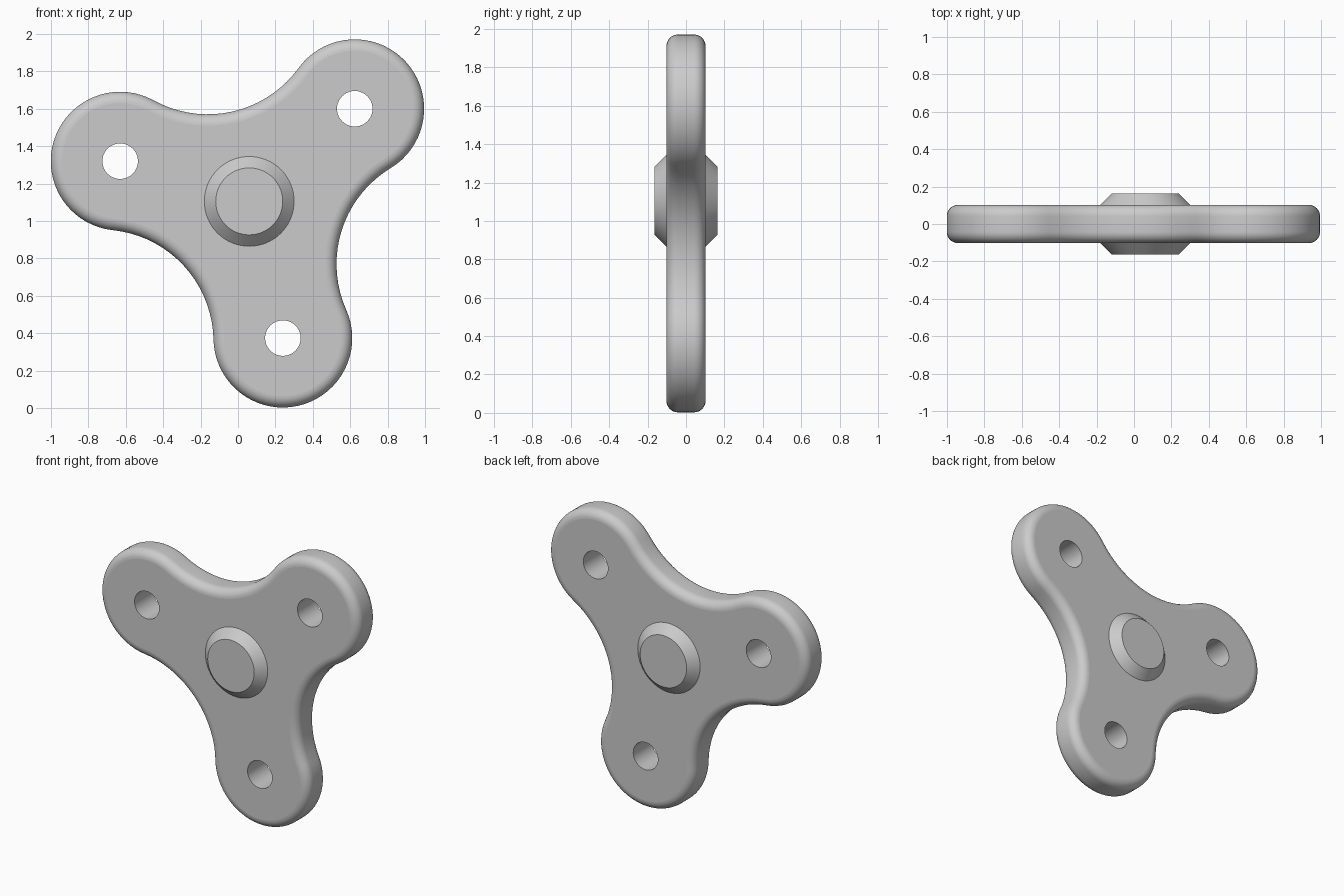
import bpy
import bmesh
from math import sin, cos, asin, pi, radians

cube = bpy.data.objects.get("Cube")
if cube:
    bpy.data.objects.remove(cube)

CENTRE = (0.078, 1.098)      # middle of the three arms
HUB = (0.06, 1.105)
ARM, LOBE_R, WAIST_R, HOLE_R = 0.742, 0.371, 0.6, 0.095
HALF, FILLET = 0.102, 0.06
ARM_ANGLES = [radians(-77.4 + 120 * i) for i in range(3)]

grey = bpy.data.materials.new("grey")
grey.use_nodes = True
grey.diffuse_color = (0.6, 0.6, 0.6, 1)
grey.node_tree.nodes["Principled BSDF"].inputs["Base Color"].default_value = grey.diffuse_color


def polar(c, r, a):
    return (c[0] + r * cos(a), c[1] + r * sin(a))


def circle(c, r, n):
    return [polar(c, r, 2 * pi * i / n) for i in range(n)]


def outline(inset):
    """Three round lobes joined by tangent hollow arcs."""
    half_side = ARM * sin(pi / 3)
    reach = LOBE_R + WAIST_R
    psi = asin(half_side / reach)
    phi = psi + pi / 3
    waist_dist = ARM / 2 + reach * cos(psi)
    pts = []
    for a in ARM_ANGLES:
        lobe = polar(CENTRE, ARM, a)
        pts += [polar(lobe, LOBE_R - inset, a - phi + 2 * phi * i / 36) for i in range(37)]
        b = a + pi / 3
        waist = polar(CENTRE, waist_dist, b)
        pts += [polar(waist, WAIST_R + inset, b + pi + psi - 2 * psi * i / 18) for i in range(1, 18)]
    return pts


def loft(bm, sections):
    """Skin a list of (points, depth) rings with smooth quads."""
    rings = [[bm.verts.new((x, y, z)) for x, z in pts] for pts, y in sections]
    for r, s in zip(rings, rings[1:]):
        for i in range(len(r)):
            j = (i + 1) % len(r)
            bm.faces.new((r[i], r[j], s[j], s[i])).smooth = True
    return rings[0], rings[-1]


def ring_edges(bm, ring):
    return [bm.edges.get((ring[i - 1], ring[i])) for i in range(len(ring))]


def finish(bm, name):
    bmesh.ops.recalc_face_normals(bm, faces=bm.faces)
    mesh = bpy.data.meshes.new(name)
    bm.to_mesh(mesh)
    bm.free()
    mesh.materials.append(grey)
    bpy.context.collection.objects.link(bpy.data.objects.new(name, mesh))


# Three-armed plate with rounded rim and through holes
bm = bmesh.new()
STEPS = 8
quarter = [(FILLET * (1 - sin(t)), HALF - FILLET * (1 - cos(t)))
           for t in [pi / 2 * i / STEPS for i in range(STEPS + 1)]]
sections = [(outline(d), -y) for d, y in quarter]
sections += [(outline(d), y) for d, y in reversed(quarter)]
ends = [loft(bm, sections)]
for a in ARM_ANGLES:
    hole = circle(polar(CENTRE, ARM, a), HOLE_R, 40)
    ends.append(loft(bm, [(hole, -HALF), (hole, HALF)]))
for side, facing in ((0, -1), (1, 1)):
    edges = [e for pair in ends for e in ring_edges(bm, pair[side])]
    bmesh.ops.triangle_fill(bm, edges=edges, use_beauty=True, normal=(0, facing, 0))
finish(bm, "three_arm_plate")

# Central hub with a chamfered cap on each side
bm = bmesh.new()
profile = [(0.179, -0.163), (0.24, -HALF), (0.24, HALF), (0.179, 0.163)]
for cap in loft(bm, [(circle(HUB, r, 64), y) for r, y in profile]):
    bm.faces.new(cap)
for e in bm.edges:
    if abs(abs(e.verts[0].co.y) - HALF) < 0.001 and abs(e.verts[0].co.y - e.verts[1].co.y) < 0.001:
        e.smooth = False
finish(bm, "centre_hub")
